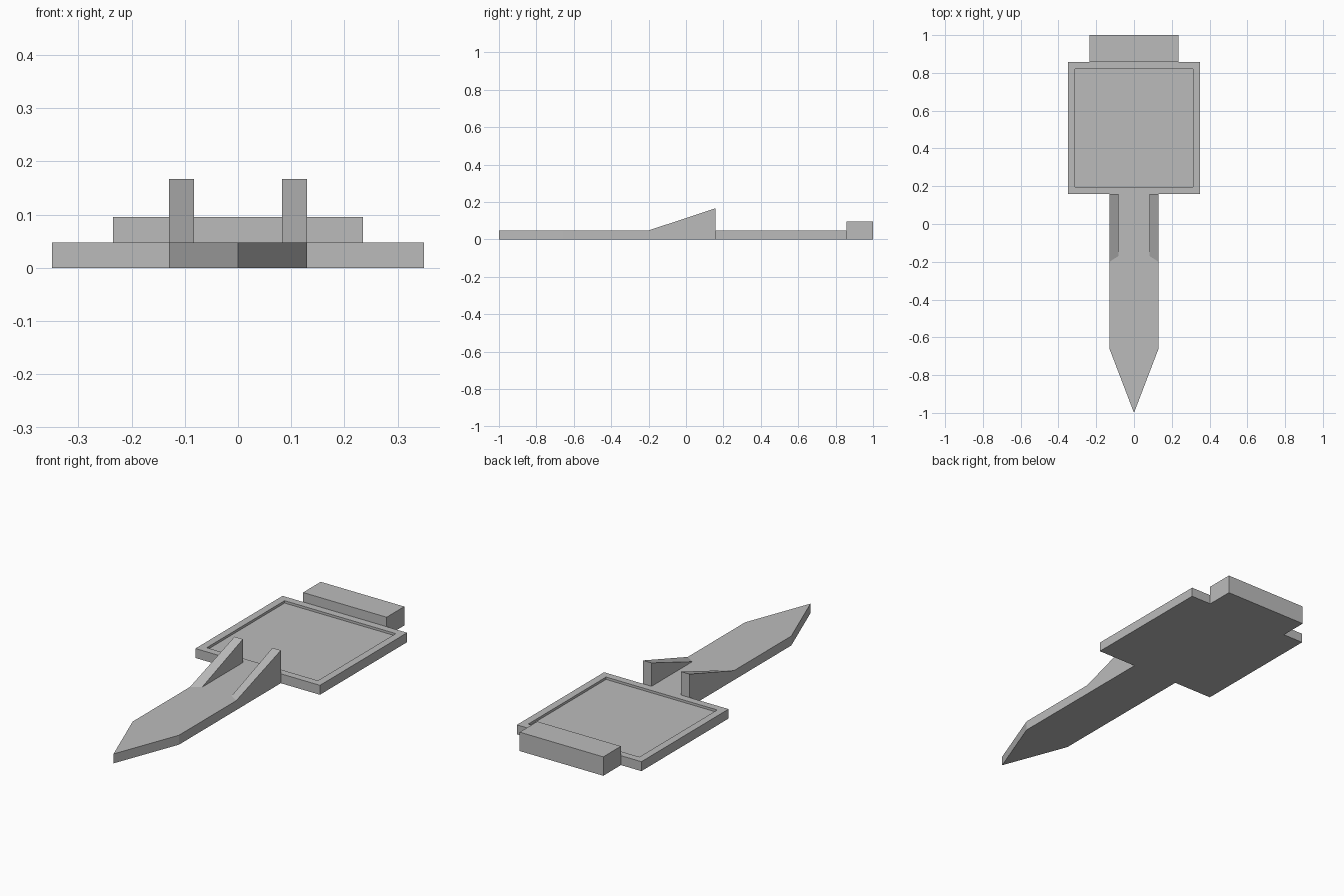
import bpy
import bmesh

cube = bpy.data.objects.get("Cube")
if cube:
    bpy.data.objects.remove(cube, do_unlink=True)

THICK = 0.048

grey = bpy.data.materials.new("plain grey")
grey.use_nodes = True
grey.diffuse_color = (0.5, 0.5, 0.5, 1)
grey.node_tree.nodes["Principled BSDF"].inputs["Base Color"].default_value = (0.5, 0.5, 0.5, 1)


def finish(name, bm):
    bmesh.ops.recalc_face_normals(bm, faces=bm.faces)
    mesh = bpy.data.meshes.new(name)
    bm.to_mesh(mesh)
    bm.free()
    mesh.materials.append(grey)
    obj = bpy.data.objects.new(name, mesh)
    bpy.context.collection.objects.link(obj)
    return obj


def prism(outline, height):
    """Extrude a flat outline up from the ground; return the mesh and its top."""
    bm = bmesh.new()
    base = bm.faces.new([bm.verts.new((x, y, 0)) for x, y in outline])
    top = bmesh.ops.extrude_face_region(bm, geom=[base], use_keep_orig=True)["geom"]
    for v in top:
        if isinstance(v, bmesh.types.BMVert):
            v.co.z = height
    bmesh.ops.recalc_face_normals(bm, faces=bm.faces)
    bm.normal_update()
    return bm, max(bm.faces, key=lambda f: f.calc_center_median().z)


def rectangle(half, front, back):
    return [(-half, front), (half, front), (half, back), (-half, back)]


# Pointed blade
bm, top = prism([(0, -1), (0.13, -0.66), (0.13, 0.158), (-0.13, 0.158), (-0.13, -0.66)], THICK)
finish("pointed_blade", bm)

# Square plate with a shallow sunken panel
bm, top = prism(rectangle(0.35, 0.158, 0.858), THICK)
bmesh.ops.inset_individual(bm, faces=[top], thickness=0.053)
floor = bmesh.ops.extrude_discrete_faces(bm, faces=[top])["faces"][0]
bmesh.ops.translate(bm, vec=(0, 0, -0.012), verts=floor.verts)
finish("recessed_plate", bm)

# Raised block at the back
bm, top = prism(rectangle(0.235, 0.858, 1), 0.096)
finish("rear_block", bm)

# Pair of sloped fins on the blade
for side, label in ((1, "left"), (-1, "right")):
    bm = bmesh.new()
    rings = []
    for x, front in ((0.13, -0.2), (0.083, -0.17)):
        rings.append([bm.verts.new((side * x, y, z)) for y, z in
                      ((front, THICK), (0.158, THICK), (0.158, 0.167))])
    outer, inner = rings
    bm.faces.new(outer)
    bm.faces.new(inner)
    for i in range(3):
        j = (i + 1) % 3
        bm.faces.new((outer[i], outer[j], inner[j], inner[i]))
    finish(label + "_sloped_fin", bm)
